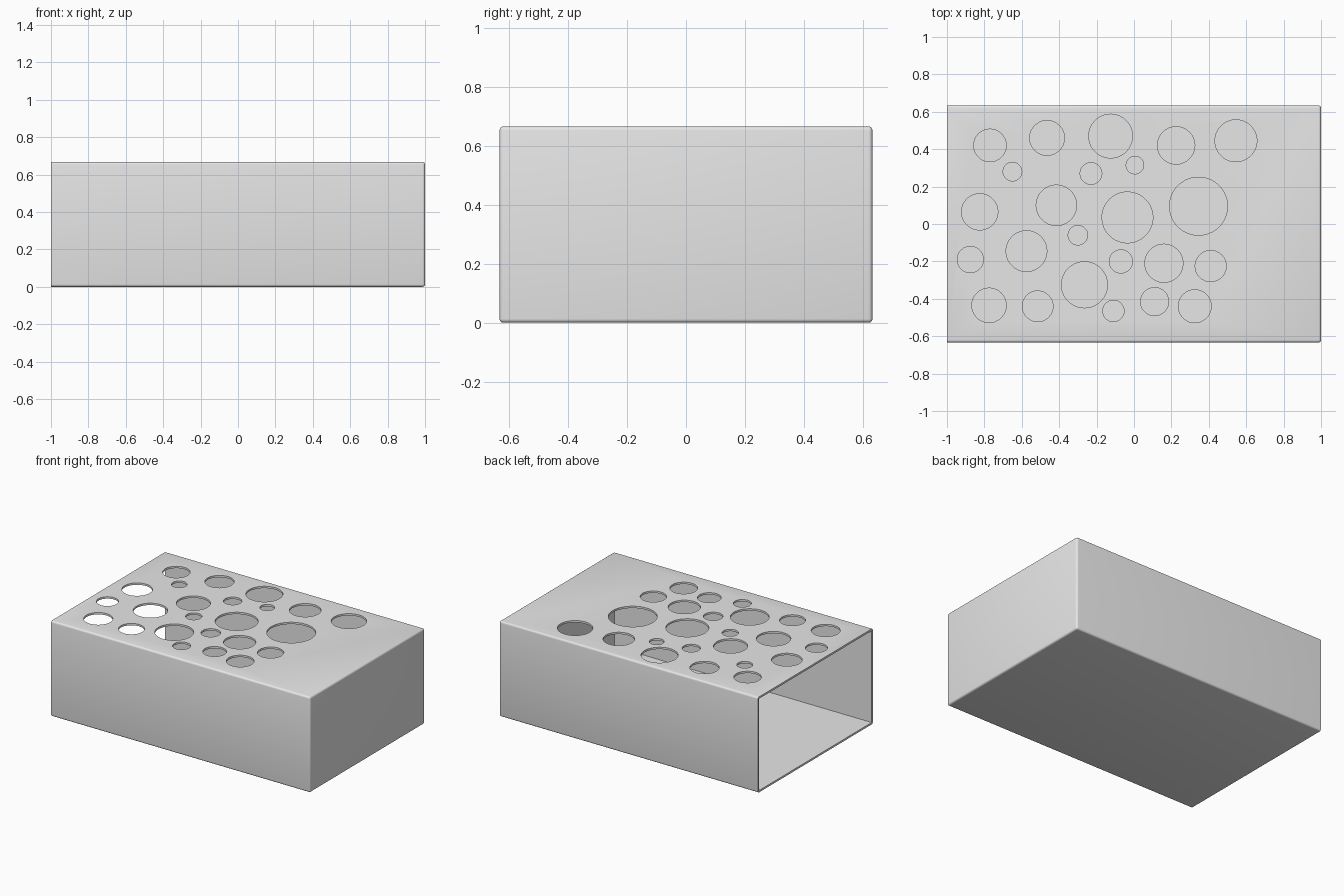
import bpy
import bmesh
from mathutils import Matrix, Vector

cube = bpy.data.objects.get("Cube")
if cube:
    bpy.data.objects.remove(cube, do_unlink=True)

LENGTH, WIDTH, HEIGHT = 2.0, 1.267, 0.667
WALL = 0.0133

# Hole centre x, centre y and radius
HOLES = [
    (-.77, .42, .087), (-.465, .46, .093), (-.125, .47, .117),
    (.225, .42, .1), (.545, .445, .112), (-.65, .28, .05),
    (-.23, .27, .058), (.005, .315, .047), (-.825, .065, .097),
    (-.415, .1, .108), (-.035, .035, .136), (.345, .095, .155),
    (-.3, -.06, .052), (-.575, -.145, .109), (-.875, -.19, .07),
    (-.07, -.2, .062), (.16, -.21, .102), (.41, -.225, .083),
    (-.265, -.325, .123), (-.775, -.435, .092), (-.515, -.44, .082),
    (-.11, -.465, .057), (.11, -.415, .075), (.325, -.44, .088),
]


def make_object(name, bm):
    mesh = bpy.data.meshes.new(name)
    bm.to_mesh(mesh)
    bm.free()
    obj = bpy.data.objects.new(name, mesh)
    bpy.context.collection.objects.link(obj)
    return obj


def add_box(bm, low, high):
    low, high = Vector(low), Vector(high)
    matrix = Matrix.Translation((low + high) / 2) @ Matrix.Diagonal((*(high - low), 1))
    bmesh.ops.create_cube(bm, size=1, matrix=matrix)


def select_only(obj):
    bpy.ops.object.select_all(action="DESELECT")
    obj.select_set(True)
    bpy.context.view_layer.objects.active = obj


def cut(target, cutter):
    cutter.hide_render = True
    modifier = target.modifiers.new("cut", "BOOLEAN")
    modifier.operation = "DIFFERENCE"
    modifier.solver = "EXACT"
    modifier.object = cutter
    select_only(target)
    bpy.ops.object.modifier_apply(modifier=modifier.name)
    bpy.data.objects.remove(cutter, do_unlink=True)


# Plain grey material
grey = bpy.data.materials.new("plain_grey")
grey.use_nodes = True
colour = (0.8, 0.8, 0.8, 1)
grey.diffuse_color = colour
grey.node_tree.nodes["Principled BSDF"].inputs["Base Color"].default_value = colour

# Outer block, rounded on every edge except around the open end
x, y = LENGTH / 2, WIDTH / 2
bm = bmesh.new()
add_box(bm, (-x, -y, 0), (x, y, HEIGHT))
rounded = [e for e in bm.edges if max(v.co.x for v in e.verts) > 0]
bmesh.ops.bevel(bm, geom=rounded, offset=WALL, offset_type="OFFSET",
                segments=4, profile=0.5, affect="EDGES")
box = make_object("box_sleeve", bm)
box.data.materials.append(grey)

# Hollow interior, running out through the open end
bm = bmesh.new()
add_box(bm, (-x - 0.1, -y + WALL, WALL), (x - WALL, y - WALL, HEIGHT - WALL))
cut(box, make_object("interior_cutter", bm))

# Round holes through the top panel
bm = bmesh.new()
for cx, cy, radius in HOLES:
    bmesh.ops.create_cone(bm, cap_ends=True, segments=64, radius1=radius,
                          radius2=radius, depth=0.2,
                          matrix=Matrix.Translation((cx, cy, HEIGHT)))
cut(box, make_object("hole_cutter", bm))

select_only(box)
bpy.ops.object.shade_smooth_by_angle(angle=0.52)
